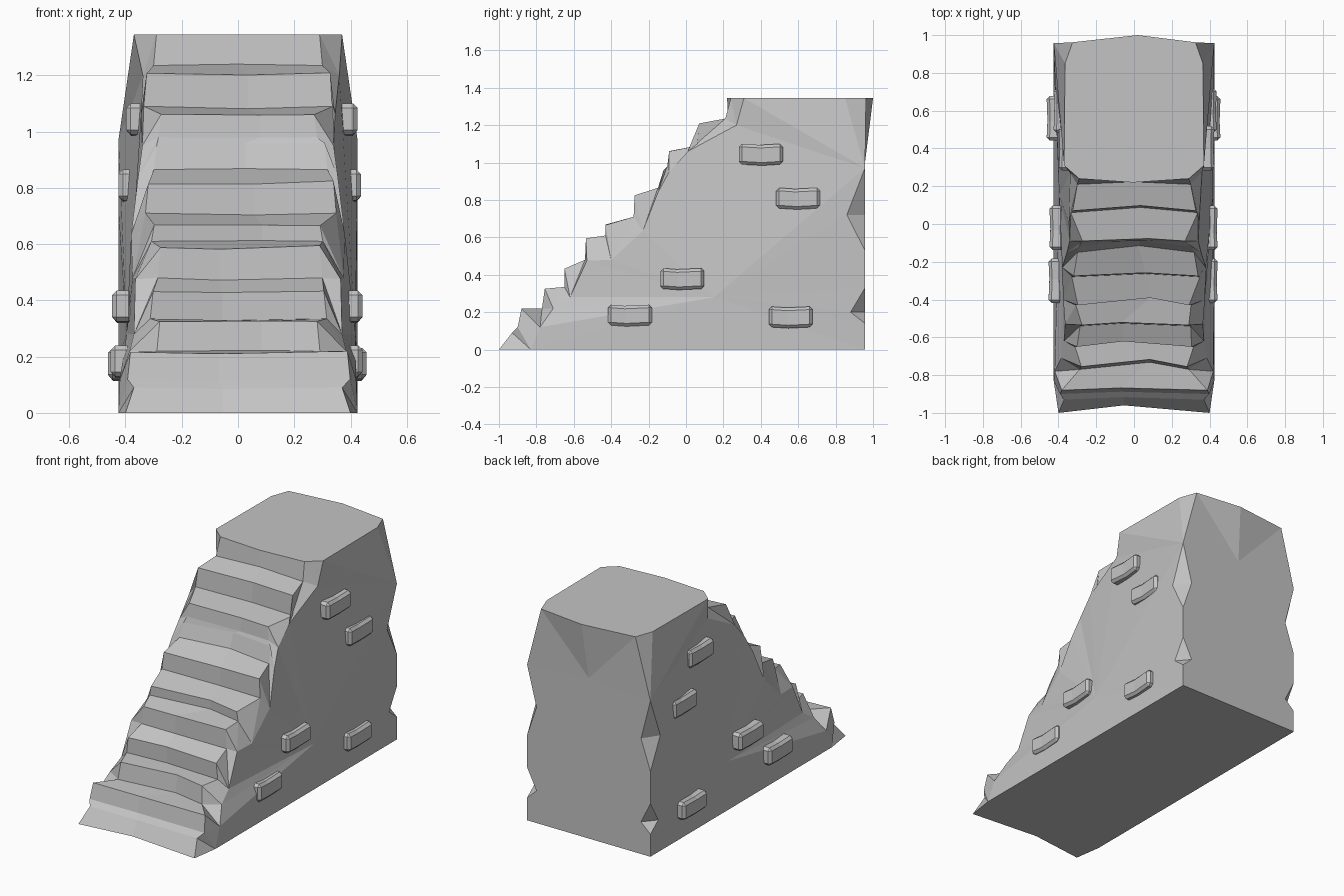
import bpy, bmesh, random
from mathutils import Vector

random.seed(4)
cube = bpy.data.objects.get("Cube")
if cube:
    bpy.data.objects.remove(cube, do_unlink=True)

stone = bpy.data.materials.new("grey_stone")
stone.use_nodes = True
GREY = (0.55, 0.55, 0.55, 1)
stone.diffuse_color = GREY
stone.node_tree.nodes["Principled BSDF"].inputs["Base Color"].default_value = GREY


def finish(name, bm):
    bmesh.ops.recalc_face_normals(bm, faces=bm.faces)
    mesh = bpy.data.meshes.new(name)
    bm.to_mesh(mesh)
    bm.free()
    mesh.materials.append(stone)
    obj = bpy.data.objects.new(name, mesh)
    bpy.context.collection.objects.link(obj)


# Each step: riser foot (y, z), lip (y, z), half width
STEPS = [
    (-1, 0, -.93, .09, .37), (-.9, .12, -.88, .215, .38),
    (-.77, .22, -.755, .325, .28), (-.65, .335, -.65, .435, .31),
    (-.54, .48, -.535, .59, .28), (-.43, .61, -.43, .665, .29),
    (-.28, .71, -.275, .82, .33), (-.15, .865, -.12, .955, .3),
    (-.1, .98, -.09, 1.06, .27), (.06, 1.09, .07, 1.21, .33),
    (.21, 1.235, .24, 1.345, .29)]
# Worn rim where the stairs meet the side walls, one point per step
RIM = [
    (.425, -.83, 0), (.42, -.78, .12), (.385, -.71, .22), (.37, -.62, .28),
    (.365, -.53, .475), (.375, -.4, .48), (.38, -.23, .635), (.355, -.15, .84),
    (.34, -.09, .95), (.345, .01, 1.06), (.36, .27, 1.2)]
TOP = 1.345
CHIPS = [(.14, .2, .33, .88), (.53, .72, .97, .86)]   # low, mid, high, depth y


def build_staircase():
    bm = bmesh.new()
    face = lambda *v: bm.faces.new(v)
    last = len(STEPS) - 1
    # Centre line, hollowed by wear
    centre = []
    for i, (fy, fz, ly, lz, w) in enumerate(STEPS):
        x = random.uniform(-.1, .1)
        wear = random.uniform(.01, .045)
        dip = random.uniform(-.012, .006)
        centre.append(bm.verts.new((x, fy + (wear if i else .04), fz + (dip if i else 0))))
        lip = (ly - .02, lz) if i == last else (ly + wear, lz + dip)
        centre.append(bm.verts.new((x, *lip)))
    peak = bm.verts.new((.02, 1, TOP))
    back_mid = bm.verts.new((0, .957, 1))
    corners = []

    # The right wall is worn further in than the left
    for s, hollow in ((1, 0), (-1, .022)):
        V = lambda x, y, z: bm.verts.new((s * x, y, z))
        inner = []
        for i, (fy, fz, ly, lz, w) in enumerate(STEPS):
            j = random.uniform(-.012, .012) if 0 < i < last else 0
            inner += [V(w + .01 + j if i else .4, fy, fz), V(w + j, ly, lz + j / 2)]
        rim = [V(*p) for p in RIM]
        rim[-1].co.x -= s * hollow
        # Risers and treads
        for a in range(len(inner) - 1):
            face(centre[a], inner[a], inner[a + 1], centre[a + 1])
        # Broken step ends
        for i, r in enumerate(rim):
            face(r, inner[2 * i], inner[2 * i + 1])
            if i < last:
                face(r, inner[2 * i + 1], inner[2 * i + 2])
                face(r, inner[2 * i + 2], rim[i + 1])
        # Top corners
        top_front, top_side, top_back = V(.37, .31, TOP), V(.365, .85, TOP), V(.325, .962, TOP)
        face(rim[-1], inner[-1], top_front)
        # Chipped back corner
        foot = V(.425, .957, 0)
        wall, back = [foot], [foot]
        for low, mid, high, depth in CHIPS:
            lo, hi = V(.425, .957, low), V(.425, .957, high)
            side, rear = V(.425, depth, mid), V(.36, .957, mid)
            face(lo, side, rear)
            face(side, hi, rear)
            wall += [lo, side, hi]
            back += [lo, rear, hi]
        shoulder = wall[-1]
        # Side wall fans out from a hub, with a sloped band below the top
        hub = V(.418 - hollow, .15, .28)
        loop = rim + wall[::-1]
        for a, b in zip(loop, loop[1:] + loop[:1]):
            face(hub, a, b)
        face(rim[-1], top_front, shoulder)
        face(top_front, top_side, shoulder)
        face(top_side, top_back, shoulder)
        # Upper back facets
        face(shoulder, top_back, back_mid)
        face(top_back, peak, back_mid)
        corners.append(dict(inner=inner, rim=rim, back=back, foot=foot,
                            top=[inner[-1], top_front, top_side, top_back]))

    l, r = corners
    face(*l["back"], back_mid, *r["back"][::-1])
    face(centre[-1], *l["top"], peak, *r["top"][::-1])
    face(centre[0], l["inner"][0], l["rim"][0], l["foot"],
         r["foot"], r["rim"][0], r["inner"][0])
    finish("stone_staircase", bm)


def build_brick(name, x, y, z):
    # Bevelled block whose middle sags slightly
    bm = bmesh.new()
    bmesh.ops.create_cube(bm, size=1)
    for v in bm.verts:
        v.co = Vector((v.co.x * .075, v.co.y * .235, v.co.z * .11))
    bmesh.ops.bevel(bm, geom=bm.edges[:], offset=.016, segments=1, affect='EDGES')
    notch = random.uniform(-.04, .04)
    bmesh.ops.bisect_plane(bm, geom=bm.verts[:] + bm.edges[:] + bm.faces[:],
                           plane_co=(0, notch, 0), plane_no=(0, 1, .1))
    for v in bm.verts:
        if abs(v.co.y) < .08:
            v.co.z -= .006
            v.co.x *= .88
        v.co += Vector((x, y, z))
    finish(name, bm)


build_staircase()

# Protruding bricks: left x, right x, y, z
BRICKS = [(.388, .36, .4, 1.045), (.4, .388, .6, .81), (.405, .41, -.02, .38),
          (.405, .415, -.3, .185), (.42, .425, .56, .175)]
for n, (left, right, y, z) in enumerate(BRICKS, 1):
    build_brick(f"left_brick_{n}", left, y, z)
    build_brick(f"right_brick_{n}", -right, y, z)
